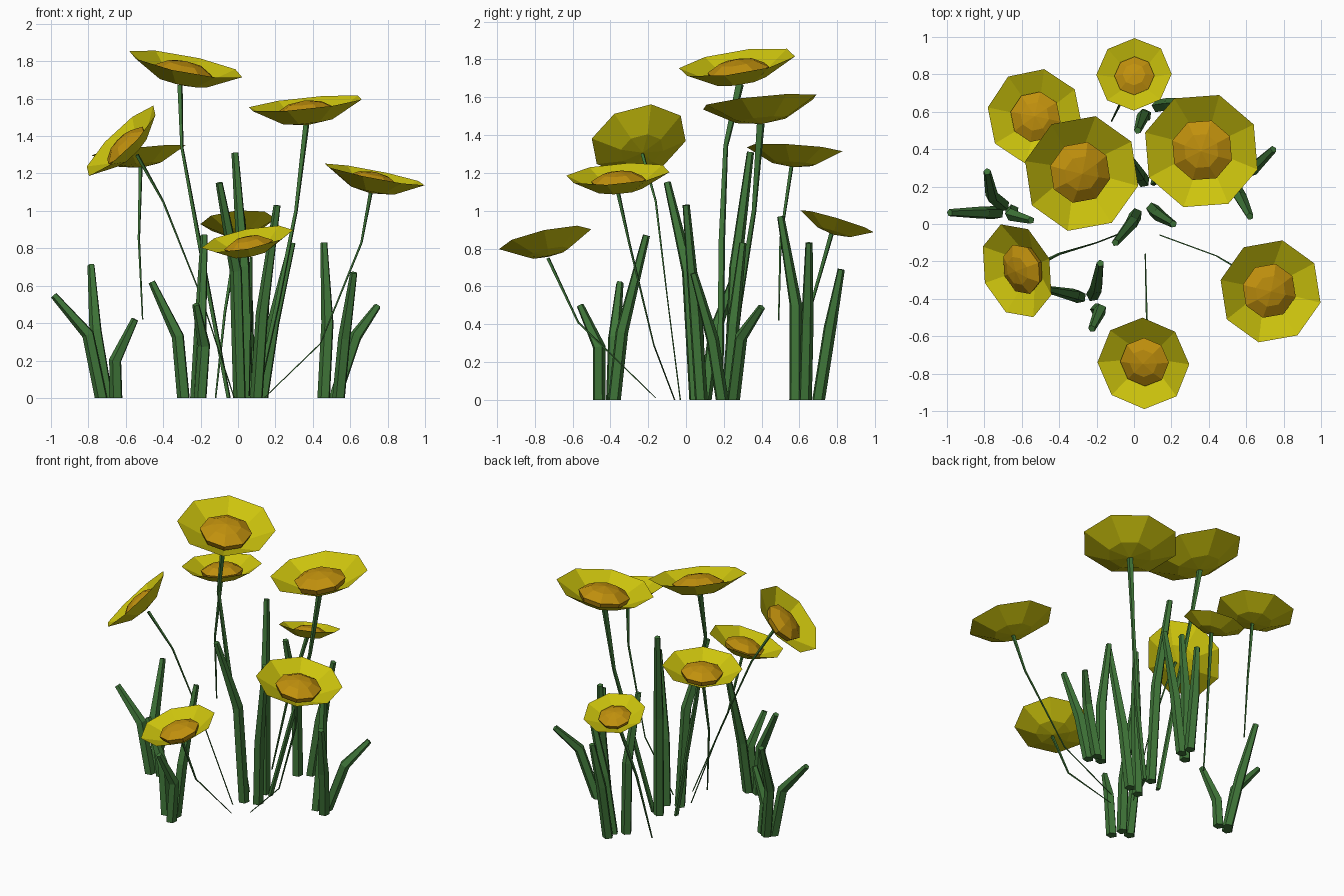
import bpy, bmesh, math
from mathutils import Vector

if "Cube" in bpy.data.objects:
    bpy.data.objects.remove(bpy.data.objects["Cube"])


def material(name, rgb):
    m = bpy.data.materials.new(name)
    m.diffuse_color = (*rgb, 1)
    m.use_nodes = True
    m.node_tree.nodes["Principled BSDF"].inputs["Base Color"].default_value = m.diffuse_color
    return m


YELLOW = material("petal_yellow", (0.61, 0.55, 0.004))
ORANGE = material("centre_orange", (0.53, 0.28, 0.004))
GREEN = material("leaf_green", (0.05, 0.18, 0.04))


def finish(bm, name, mat):
    bmesh.ops.recalc_face_normals(bm, faces=bm.faces[:])
    me = bpy.data.meshes.new(name)
    bm.to_mesh(me)
    bm.free()
    me.materials.append(mat)
    ob = bpy.data.objects.new(name, me)
    bpy.context.collection.objects.link(ob)
    return ob


def bridge(bm, a, b):
    n = len(a)
    for i in range(n):
        j = (i + 1) % n
        bm.faces.new((a[i], a[j], b[j], b[i]))


def tube(name, pts, radii, sides, ystretch=1.0):
    """Tapered low-poly tube with a level base and a blunt tip."""
    pts = [Vector(p) for p in pts]
    bm = bmesh.new()
    rings = []
    for k, p in enumerate(pts):
        if k == 0:
            t = Vector((0, 0, 1))
        else:
            t = (p - pts[k - 1]).normalized()
            if k < len(pts) - 1:
                t = t + (pts[k + 1] - p).normalized()
        q = Vector((0, 0, 1)).rotation_difference(t.normalized())
        rings.append([bm.verts.new(p + q @ Vector((
            radii[k] * math.cos(math.tau * i / sides + 0.5),
            radii[k] * ystretch * math.sin(math.tau * i / sides + 0.5), 0)))
            for i in range(sides)])
    for a, b in zip(rings, rings[1:]):
        bridge(bm, a, b)
    bm.faces.new(rings[0])
    bm.faces.new(rings[-1])
    return finish(bm, name, GREEN)


def lathe(name, profile, loc, normal, spin, mat, close_last):
    """Eight-sided lathe about the flower axis, starting from an apex."""
    q = Vector((0, 0, 1)).rotation_difference(Vector(normal).normalized())
    loc = Vector(loc)
    bm = bmesh.new()
    rings = []
    for r, z in profile[1:]:
        rings.append([bm.verts.new(loc + q @ Vector((
            r * math.cos(math.radians(45 * i + spin)),
            r * math.sin(math.radians(45 * i + spin)), z)))
            for i in range(8)])
    apex = bm.verts.new(loc + q @ Vector((0, 0, profile[0][1])))
    for i in range(8):
        bm.faces.new((apex, rings[0][i], rings[0][(i + 1) % 8]))
    for a, b in zip(rings, rings[1:]):
        bridge(bm, a, b)
    if close_last:
        bm.faces.new(rings[-1])
    return finish(bm, name, mat)


# Flowers: rim centre, axis, radius, spin, stem points head to root, width, y stretch
flowers = [
    ((-.28, .27, 1.785), (.2, -.15, 1), .317, 32,
     [(-.31, .285, 1.67), (-.3, .21, 1.34), (-.21, .19, .85), (-.05, .18, 0)], .016, 1.5),
    ((.36, .39, 1.575), (-.1, -.1, 1), .317, 27,
     [(.365, .395, 1.46), (.31, .36, 1.0), (.21, .28, .5), (.1, .22, 0)], .018, 1.3),
    ((-.53, .575, 1.325), (-.1, .06, 1), .258, 34,
     [(-.52, .56, 1.25), (-.53, .5, .85), (-.51, .49, .42)], .012, 1),
    ((-.625, -.25, 1.375), (-.68, -.22, .7), .263, 20,
     [(-.54, -.23, 1.3), (-.4, -.16, 1.05), (-.2, -.1, .55), (-.02, -.03, 0)], .011, 1),
    ((.73, -.36, 1.195), (.2, -.08, 1), .28, 32,
     [(.71, -.36, 1.1), (.66, -.3, .83), (.44, -.17, .29), (.14, -.06, 0)], .012, 1),
    ((.05, -.745, .85), (-.2, -.22, 1), .25, 0,
     [(.07, -.73, .75), (.07, -.57, .41), (.06, -.16, .01)], .01, 1),
    ((0, .8, .945), (-.08, .3, 1), .202, 0,
     [(0, .77, .88), (-.07, .65, .46), (-.12, .55, 0)], .014, 1),
]
for n, (c, axis, R, spin, stem, w, stretch) in enumerate(flowers, 1):
    lathe(f"petals_{n}", [(0, -.37 * R), (.45 * R, -.3 * R), (R, 0)],
          c, axis, spin, YELLOW, False)
    lathe(f"flower_centre_{n}", [(0, .05 * R), (.3 * R, .0),
                                 (.53 * R, -.13 * R), (.48 * R, -.26 * R)],
          c, axis, spin, ORANGE, True)
    pts = stem[::-1]
    mid = .8 if stretch > 1 else .35
    tube(f"stem_{n}", pts, [w * mid] * (len(pts) - 2) + [w * .6, w], 4, stretch)

# Leaf blades: base, bend, tip
blades = [
    # left tuft
    ((-.73, .06, 0), (-.8, .06, .34), (-.985, .06, .55)),
    ((-.7, .1, 0), (-.76, .15, .36), (-.785, .28, .71)),
    ((-.65, .07, 0), (-.655, .05, .2), (-.55, .02, .42)),
    # front left tuft
    ((-.29, -.39, 0), (-.32, -.38, .33), (-.46, -.35, .62)),
    ((-.22, -.38, 0), (-.2, -.34, .36), (-.18, -.21, .87)),
    ((-.2, -.46, 0), (-.18, -.46, .28), (-.225, -.56, .5)),
    # middle tuft
    ((.01, .05, 0), (-.01, .01, .68), (-.1, -.1, 1.15)),
    ((.1, .08, 0), (.13, .05, .45), (.21, 0, 1.03)),
    ((.05, .23, 0), (.03, .26, .7), (-.015, .34, 1.31)),
    # right tuft
    ((.46, .22, 0), (.48, .25, .4), (.46, .3, .83)),
    ((.54, .19, 0), (.57, .14, .32), (.62, .04, .67)),
    ((.52, .25, 0), (.63, .29, .33), (.745, .4, .49)),
    # back tuft
    ((.06, .58, 0), (.05, .58, .5), (.02, .5, .97)),
    ((.13, .63, 0), (.19, .64, .4), (.29, .65, .83)),
    ((.12, .7, 0), (.13, .76, .38), (.16, .82, .69)),
]
for n, pts in enumerate(blades, 1):
    tube(f"leaf_blade_{n}", pts, [.036, .035, .02], 5)
